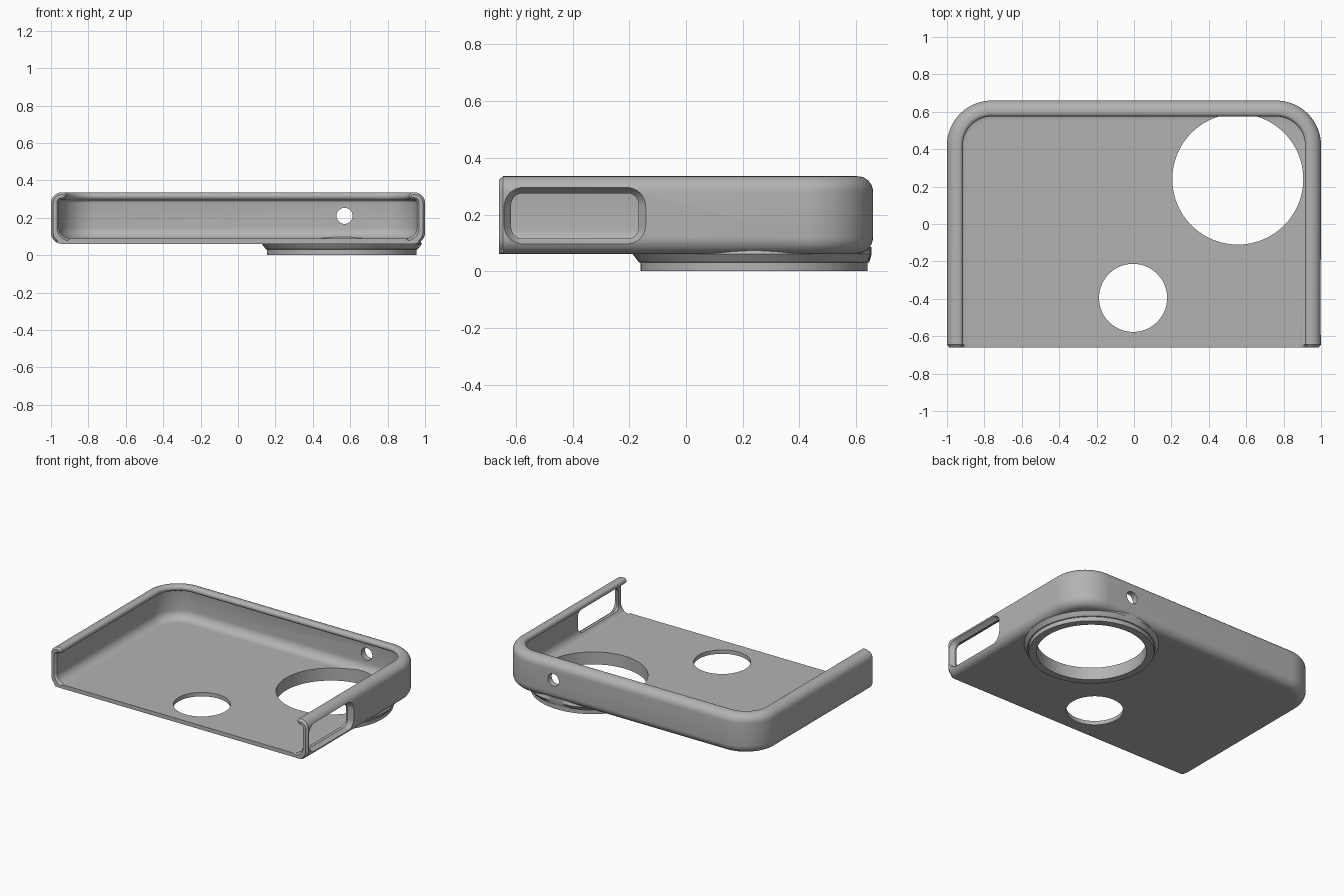
import bpy, bmesh
from math import sin, cos, pi, radians
from mathutils import Vector

cube = bpy.data.objects.get("Cube")
if cube:
    bpy.data.objects.remove(cube)

grey = bpy.data.materials.new("plain grey")
grey.use_nodes = True
COLOUR = (0.45, 0.45, 0.45, 1)
grey.diffuse_color = COLOUR
grey.node_tree.nodes["Principled BSDF"].inputs["Base Color"].default_value = COLOUR


def make(name, bm):
    bmesh.ops.recalc_face_normals(bm, faces=bm.faces)
    mesh = bpy.data.meshes.new(name)
    bm.to_mesh(mesh)
    bm.free()
    mesh.materials.append(grey)
    obj = bpy.data.objects.new(name, mesh)
    bpy.context.collection.objects.link(obj)
    return obj


def arc(cx, cy, r, a0, a1, n):
    steps = [radians(a0 + (a1 - a0) * i / n) for i in range(n + 1)]
    return [(cx + r * cos(a), cy + r * sin(a)) for a in steps]


def loft(name, rings):
    """Closed solid through rings of equal length, capped at both ends."""
    bm = bmesh.new()
    loops = [[bm.verts.new(p) for p in ring] for ring in rings]
    for a, b in zip(loops, loops[1:]):
        for i in range(len(a)):
            j = (i + 1) % len(a)
            bm.faces.new((a[i], a[j], b[j], b[i]))
    bm.faces.new(loops[0])
    bm.faces.new(loops[-1])
    return make(name, bm)


def combine(target, tool, operation):
    mod = target.modifiers.new(operation, "BOOLEAN")
    mod.operation, mod.solver, mod.object = operation, "EXACT", tool
    bpy.context.view_layer.objects.active = target
    bpy.ops.object.modifier_apply(modifier=mod.name)
    bpy.data.objects.remove(tool)


# Wall section as (distance inward, height), from floor underside round to floor top
BOTTOM, FLOOR, TOP, INSET = 0.06, 0.088, 0.335, 0.12
section = [(INSET, BOTTOM)]
section += arc(0.06, 0.12, 0.06, 270, 180, 8)
section += arc(0.055, 0.28, 0.055, 180, 90, 8)
section += arc(0.065, 0.315, 0.02, 90, -90, 8)
section += arc(0.058, 0.28, 0.015, 90, 180, 4)
section += arc(0.103, 0.148, 0.06, 180, 270, 8)
section += [(INSET, FLOOR)]

# Same section shrunk slightly for the chamfered wall ends
end_section = [section[0]]
for before, here, after in zip(section, section[1:], section[2:]):
    t = (Vector(after) - Vector(before)).normalized()
    end_section.append((here[0] + t.y * 0.012, here[1] - t.x * 0.012)
                       if here[0] < 0.1 and here[1] > 0.07 else here)
end_section.append(section[-1])

# U-shaped path: (corner or end point, outward direction, section)
HX, HY, R = 1.0, 0.66, 0.24
path = [((HX, -HY), (1, 0), end_section), ((HX, -HY + 0.015), (1, 0), section)]
for cx, start in ((HX - R, 0), (R - HX, 90)):
    for dx, dy in arc(0, 0, 1, start, start + 90, 16):
        path.append(((cx + R * dx, HY - R + R * dy), (dx, dy), section))
path += [((-HX, -HY + 0.015), (-1, 0), section), ((-HX, -HY), (-1, 0), end_section)]

bm = bmesh.new()
rings = [[bm.verts.new((p[0] - n[0] * d, p[1] - n[1] * d, z)) for d, z in s]
         for p, n, s in path]
for a, b in zip(rings, rings[1:]):
    for i in range(len(a) - 1):
        bm.faces.new((a[i], a[i + 1], b[i + 1], b[i]))
bm.faces.new([r[0] for r in rings])        # floor underside
bm.faces.new([r[-1] for r in rings])       # floor top
bm.faces.new(rings[0])                     # wall ends
bm.faces.new(rings[-1])
bm.faces.new((rings[0][0], rings[0][-1], rings[-1][-1], rings[-1][0]))
shell = make("case_shell", bm)

# Raised ring below the large round opening
CX, CY = 0.555, 0.24
levels = ((0.4, 0), (0.4, 0.03), (0.407, 0.032), (0.428, 0.06), (0.415, 0.085))
collar = loft("round_collar", [[(x, min(y, 0.655), z) for x, y in arc(CX, CY, r, 0, 354, 118)[:-1]
                                + arc(CX, CY, r, 354, 357, 1)] for r, z in levels])
combine(shell, collar, "UNION")


def disc(cx, cy, r, n):
    return arc(cx, cy, r, 0, 360, n)[:-1]


# Large camera-side opening and the smaller floor hole
for x, y, r in ((CX, CY, 0.35), (-0.005, -0.395, 0.182)):
    hole = loft("floor_hole_cutter", [[(a, b, z) for a, b in disc(x, y, r, 96)]
                                      for z in (-0.1, 0.2)])
    combine(shell, hole, "DIFFERENCE")

# Small round hole through the back wall
pin = loft("back_hole_cutter", [[(a, y, b) for a, b in disc(0.57, 0.21, 0.043, 32)]
                                for y in (0.5, 0.8)])
combine(shell, pin, "DIFFERENCE")


def slot(x, hy, hz, r):
    """Rounded rectangle on the side wall."""
    pts = []
    for sy, sz, a in ((1, 1, 0), (-1, 1, 90), (-1, -1, 180), (1, -1, 270)):
        pts += arc(-0.392 + sy * (hy - r), 0.195 + sz * (hz - r), r, a, a + 90, 8)
    return [(x, y, z) for y, z in pts]


# Side slot with a sloping recess round it
recess = loft("side_slot_cutter", [slot(0.8, 0.225, 0.08, 0.04), slot(0.968, 0.225, 0.08, 0.04),
                                   slot(0.98, 0.235, 0.09, 0.05), slot(1.0, 0.25, 0.102, 0.07),
                                   slot(1.1, 0.25, 0.102, 0.07)])
combine(shell, recess, "DIFFERENCE")

# Smooth shading with crisp edges
bpy.ops.object.select_all(action="DESELECT")
shell.select_set(True)
bpy.context.view_layer.objects.active = shell
bpy.ops.object.shade_smooth_by_angle(angle=radians(30))
